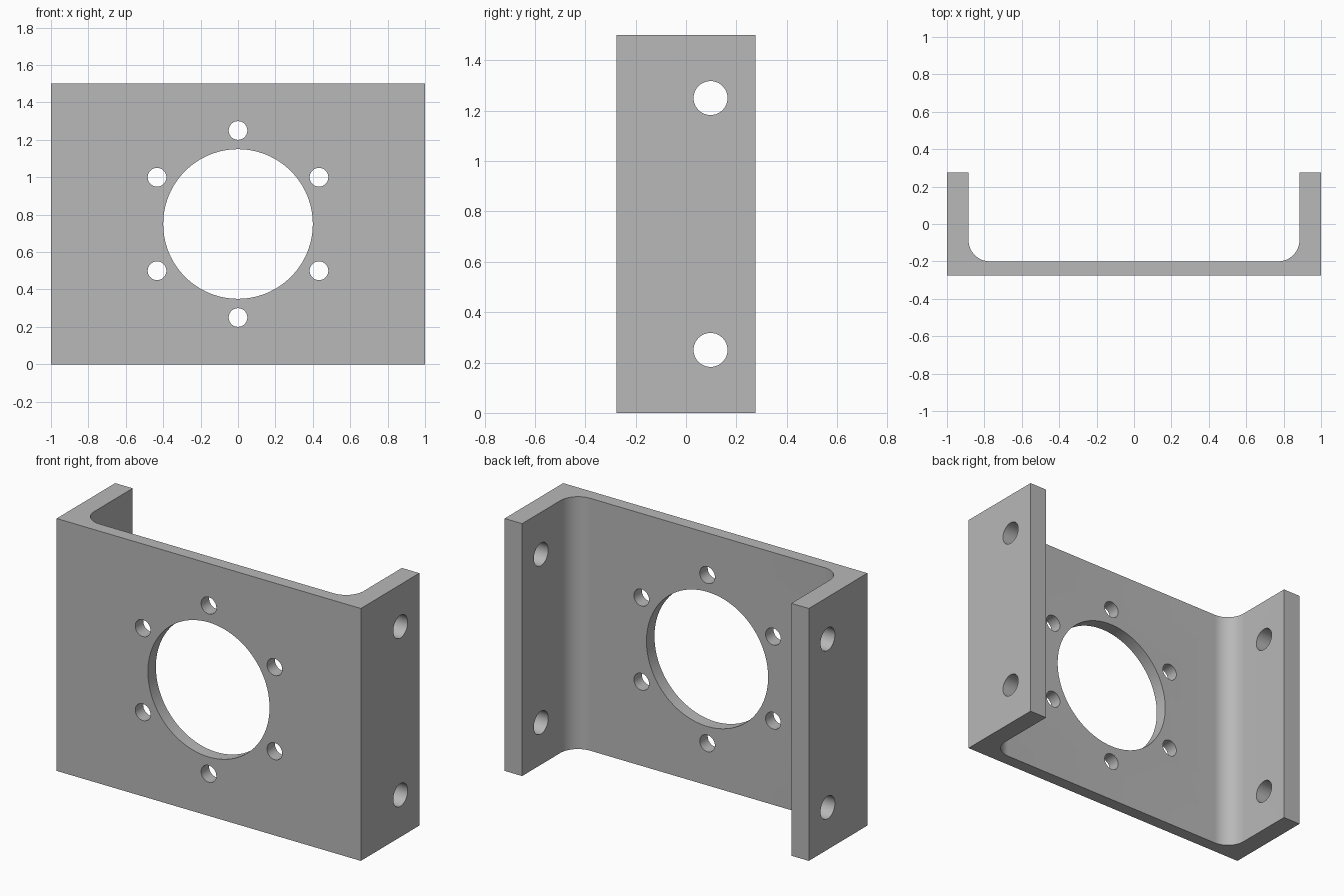
import bpy
import bmesh
from math import sin, cos, pi, radians
from mathutils import Matrix, Vector

if "Cube" in bpy.data.objects:
    bpy.data.objects.remove(bpy.data.objects["Cube"], do_unlink=True)

HEIGHT = 1.5
HALF_W, HALF_D = 1.0, 0.275
WEB_BACK, FLANGE_IN, FILLET = -0.2, 0.885, 0.115

# Plain grey metal
steel = bpy.data.materials.new("grey_metal")
steel.use_nodes = True
grey = (0.48, 0.48, 0.48, 1)
steel.diffuse_color = grey
steel.node_tree.nodes["Principled BSDF"].inputs["Base Color"].default_value = grey


def make_object(name, bm):
    bmesh.ops.recalc_face_normals(bm, faces=bm.faces)
    mesh = bpy.data.meshes.new(name)
    bm.to_mesh(mesh)
    bm.free()
    mesh.materials.append(steel)
    obj = bpy.data.objects.new(name, mesh)
    bpy.context.collection.objects.link(obj)
    return obj


def add_drill(bm, radius, length, centre, axis, segments):
    turn = Matrix.Rotation(pi / 2, 4, axis)
    bmesh.ops.create_cone(bm, cap_ends=True, segments=segments,
                          radius1=radius, radius2=radius, depth=length,
                          matrix=Matrix.Translation(centre) @ turn)


# Channel profile: right half with filleted inner corner, then mirrored
half = [(HALF_W, -HALF_D), (HALF_W, HALF_D), (FLANGE_IN, HALF_D)]
steps = 16
for i in range(steps + 1):
    a = -pi / 2 * i / steps
    half.append((FLANGE_IN - FILLET + FILLET * cos(a),
                 WEB_BACK + FILLET + FILLET * sin(a)))
profile = half + [(-x, y) for x, y in reversed(half)]

bm = bmesh.new()
face = bm.faces.new([bm.verts.new((x, y, 0)) for x, y in profile])
extruded = bmesh.ops.extrude_face_region(bm, geom=[face])["geom"]
bmesh.ops.translate(bm, vec=(0, 0, HEIGHT),
                    verts=[v for v in extruded if isinstance(v, bmesh.types.BMVert)])
bracket = make_object("mounting_bracket", bm)

# Drills: centre bore, six-bolt circle, two holes through both flanges
bm = bmesh.new()
mid = HEIGHT / 2
add_drill(bm, 0.4, 0.3, Vector((0, -HALF_D, mid)), 'X', 96)
for i in range(6):
    a = pi / 2 + i * pi / 3
    add_drill(bm, 0.05, 0.3, Vector((0.5 * cos(a), -HALF_D, mid + 0.5 * sin(a))), 'X', 32)
for side in (-1, 1):
    for z in (0.25, 1.25):
        add_drill(bm, 0.0675, 0.4, Vector((side * HALF_W, 0.0975, z)), 'Y', 40)
drills = make_object("hole_cutters", bm)
drills.hide_render = True

# Cut the holes
cut = bracket.modifiers.new("holes", 'BOOLEAN')
cut.operation = 'DIFFERENCE'
cut.solver = 'EXACT'
cut.object = drills
bpy.ops.object.select_all(action='DESELECT')
bracket.select_set(True)
bpy.context.view_layer.objects.active = bracket
bpy.ops.object.modifier_apply(modifier=cut.name)
bpy.data.objects.remove(drills, do_unlink=True)

# Smooth fillets and bores, crisp edges elsewhere
bpy.ops.object.shade_smooth_by_angle(angle=radians(30))
